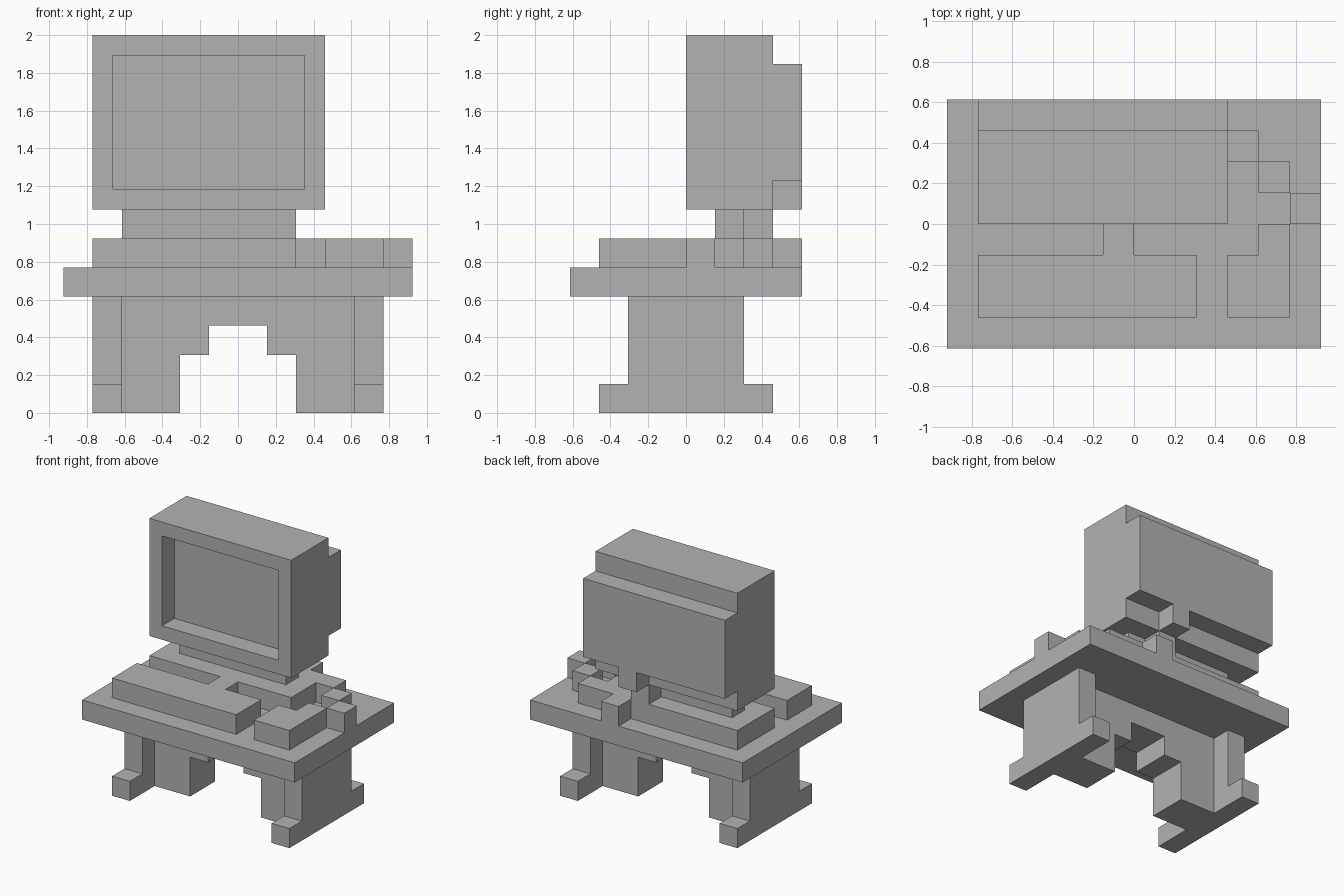
import bpy
import bmesh
from mathutils import Matrix, Vector

cube = bpy.data.objects.get("Cube")
if cube:
    bpy.data.objects.remove(cube, do_unlink=True)

U = 2 / 13  # one block of the blocky grid

grey = bpy.data.materials.new("plain grey")
grey.use_nodes = True
colour = (0.45, 0.45, 0.45, 1)
grey.diffuse_color = colour
grey.node_tree.nodes["Principled BSDF"].inputs["Base Color"].default_value = colour


def finish(name, bm):
    """Scale from blocks to units and link the part."""
    bmesh.ops.scale(bm, vec=(U, U, U), verts=bm.verts)
    bmesh.ops.recalc_face_normals(bm, faces=bm.faces)
    mesh = bpy.data.meshes.new(name)
    bm.to_mesh(mesh)
    bm.free()
    mesh.materials.append(grey)
    obj = bpy.data.objects.new(name, mesh)
    bpy.context.collection.objects.link(obj)
    return obj


def box_mesh(x, y, z):
    """Box from (low, high) block ranges."""
    bm = bmesh.new()
    size = Vector((x[1] - x[0], y[1] - y[0], z[1] - z[0]))
    middle = Vector((sum(x), sum(y), sum(z))) / 2
    bmesh.ops.create_cube(bm, size=1,
                          matrix=Matrix.Translation(middle) @ Matrix.Diagonal(size).to_4x4())
    return bm


def box(name, x, y, z):
    return finish(name, box_mesh(x, y, z))


def block(name, x, y, z):
    return box(name, (x, x + 1), (y, y + 1), (z, z + 1))


def extrude_profile(name, half, place, depth):
    """Mirror a half outline (side, height) and extrude it by the depth vector."""
    outline = half + [(-s, h) for s, h in reversed(half)]
    bm = bmesh.new()
    face = bm.faces.new([bm.verts.new(place(s, h)) for s, h in outline])
    new = bmesh.ops.extrude_face_region(bm, geom=[face])["geom"]
    bmesh.ops.translate(bm, vec=depth,
                        verts=[v for v in new if isinstance(v, bmesh.types.BMVert)])
    return finish(name, bm)


# Desk: top, two footed side legs, stepped arch between them
box("desk_top", (-6, 6), (-4, 4), (4, 5))
leg_half = [(3, 0), (3, 1), (2, 1), (2, 4)]
for name, x in (("right_leg", -5), ("left_leg", 4)):
    extrude_profile(name, leg_half, lambda s, h, x=x: (x, s, h), (1, 0, 0))
arch_half = [(1, 3), (1, 2), (2, 2), (2, 0), (4, 0), (4, 4)]
extrude_profile("desk_arch", arch_half, lambda s, h: (s, -1, h), (0, 2, 0))

# Computer base and neck
box("computer_base", (-5, 3), (0, 3), (5, 6))
box("monitor_neck", (-4, 2), (1, 2), (6, 7))

# Monitor casing with a recessed screen in the front
bm = box_mesh((-5, 3), (0, 3), (7, 13))
front = min(bm.faces, key=lambda f: f.calc_center_median().y)
bmesh.ops.inset_region(bm, faces=[front], thickness=1)
rim = bmesh.ops.extrude_face_region(bm, geom=[front])["geom"]
bmesh.ops.translate(bm, vec=(0, 1, 0),
                    verts=[v for v in rim if isinstance(v, bmesh.types.BMVert)])
if front.is_valid:
    bmesh.ops.delete(bm, geom=[front], context="FACES")
finish("monitor_casing", bm)
box("monitor_back", (-5, 3), (3, 4), (8, 12))

# Keyboard and its lead
box("keyboard", (-5, 2), (-3, -1), (5, 6))
block("keyboard_lead", -1, -1, 5)

# Mouse and its blocky cord running round to the base
box("mouse", (3, 5), (-3, -1), (5, 6))
for i, (x, y) in enumerate([(4, -1), (5, 0), (4, 1), (3, 2)], 1):
    block(f"mouse_cord_{i}", x, y, 5)

# Monitor cable stepping down behind the screen
for i, (x, y, z) in enumerate([(0, 3, 7), (0, 2, 6), (1, 3, 5)], 1):
    block(f"monitor_cable_{i}", x, y, z)
